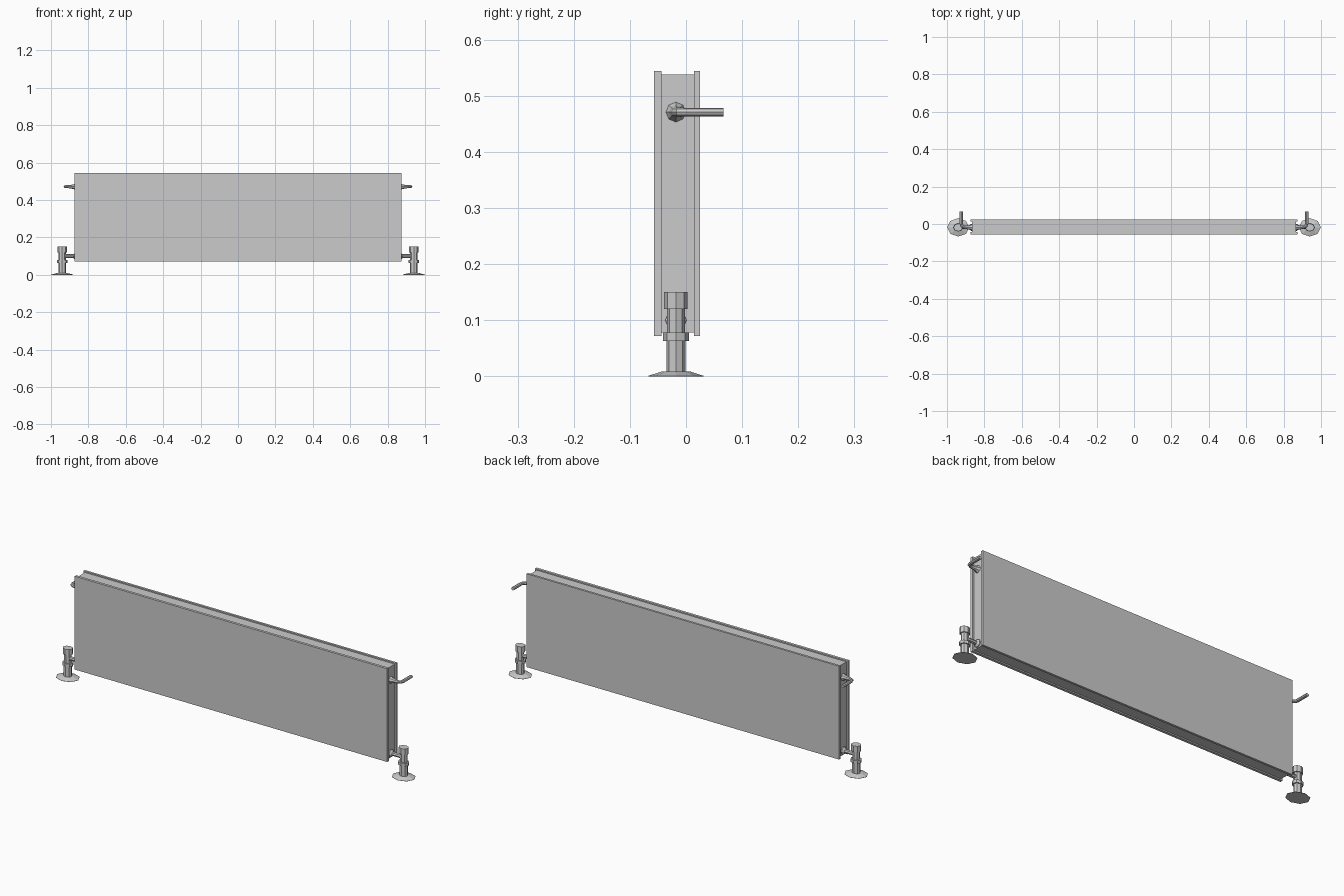
import bpy, bmesh, math
from mathutils import Vector

if "Cube" in bpy.data.objects:
    bpy.data.objects.remove(bpy.data.objects["Cube"])

YC = -0.018   # depth of the pipework
XS = 1.2      # fittings are slightly wider in x than in y
VX = 0.94     # valve position


def make(name, bm):
    bmesh.ops.recalc_face_normals(bm, faces=bm.faces)
    me = bpy.data.meshes.new(name)
    bm.to_mesh(me)
    bm.free()
    ob = bpy.data.objects.new(name, me)
    bpy.context.collection.objects.link(ob)
    return ob


def box(name, x, y0, y1, z0, z1):
    bm = bmesh.new()
    bmesh.ops.create_cube(bm, size=1)
    for v in bm.verts:
        v.co = Vector((v.co.x * 2 * x, (y0 + y1) / 2 + v.co.y * (y1 - y0),
                       (z0 + z1) / 2 + v.co.z * (z1 - z0)))
    return make(name, bm)


def loft(name, rings):
    """Skin a list of equal-length rings and cap both ends."""
    bm = bmesh.new()
    loops = [[bm.verts.new(p) for p in r] for r in rings]
    n = len(loops[0])
    for a, b in zip(loops, loops[1:]):
        for i in range(n):
            j = (i + 1) % n
            bm.faces.new((a[i], a[j], b[j], b[i]))
    bm.faces.new(loops[0])
    bm.faces.new(loops[-1])
    return make(name, bm)


def upright(name, x, profile, n=8):
    """Turned part about a vertical axis; profile is (radius, z)."""
    ang = [2 * math.pi * i / n for i in range(n)]
    return loft(name, [[(x + XS * r * math.cos(a), YC + r * math.sin(a), z)
                        for a in ang] for r, z in profile])


def tube(name, side, path, n=8):
    """Horizontal tube; path is (x, y, z, radius, heading in degrees from x)."""
    rings = []
    for x, y, z, r, h in path:
        h = math.radians(h)
        ring = []
        for i in range(n):
            a = 2 * math.pi * i / n
            u = r * math.cos(a)
            ring.append((side * (x - XS * u * math.sin(h)), y + u * math.cos(h),
                         z + r * math.sin(a)))
        rings.append(ring)
    return loft(name, rings)


# radiator panels and the recessed core between them
box("front_panel", 0.875, -0.057, -0.044, 0.072, 0.544)
box("back_panel", 0.875, 0.014, 0.025, 0.072, 0.544)
box("core", 0.867, -0.044, 0.014, 0.078, 0.538)

for side, tag in ((-1, "left"), (1, "right")):
    # floor valve: floor plate, riser, nut, body and cap
    upright(tag + "_valve", side * VX,
            [(0.049, 0), (0.049, 0.001), (0.024, 0.009), (0.017, 0.009),
             (0.017, 0.063), (0.023, 0.063), (0.023, 0.078), (0.016, 0.078),
             (0.016, 0.12), (0.021, 0.12), (0.021, 0.15)])
    # connector from valve to core
    z = 0.1
    tube(tag + "_connector", side,
         [(0.862, YC, z, 0.019, 0), (0.872, YC, z, 0.019, 0),
          (0.880, YC, z, 0.010, 0), (0.94, YC, z, 0.010, 0)])
    # upper bracket pipe bending to the wall
    z = 0.471
    tube(tag + "_wall_pipe", side,
         [(0.862, YC, z, 0.020, 0), (0.871, YC, z, 0.016, 0),
          (0.880, YC, z, 0.012, 0), (0.906, YC, z, 0.008, 10),
          (0.919, -0.012, z, 0.008, 45), (0.923, 0.0, z, 0.0075, 90),
          (0.923, 0.067, z, 0.0075, 90)])
